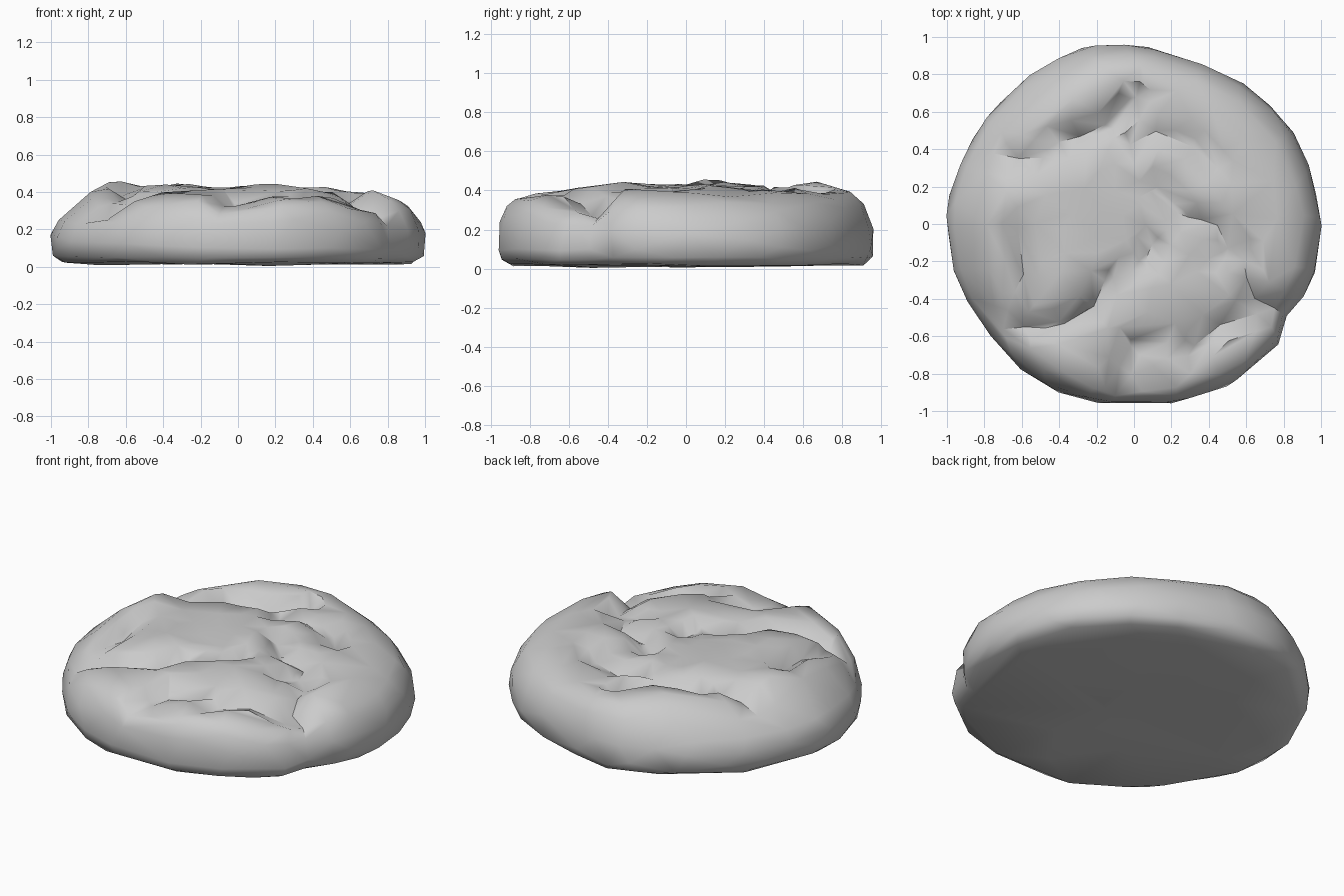
import bpy, bmesh, math
from mathutils import Vector, noise

if "Cube" in bpy.data.objects:
    bpy.data.objects.remove(bpy.data.objects["Cube"])

SEG = 90

# Outline: angle in degrees, radius, top height
RIM = [(0, 1.0, .385), (15, .985, .375), (30, .98, .37), (45, .955, .38),
       (60, .935, .39), (75, .925, .41), (90, .955, .42), (102, .98, .42),
       (118, .975, .42), (135, .96, .41), (145, .97, .41), (160, .975, .41),
       (174, 1.0, .42), (180, 1.0, .42), (197, .99, .41), (212, .965, .395),
       (225, .97, .39), (238, .985, .395), (257, .975, .39), (270, .955, .35),
       (285, .98, .385), (301, .995, .38), (321, 1.0, .345), (330, .94, .34),
       (334, .98, .39), (342, 1.0, .395), (360, 1.0, .385)]

# Side profile from underside to top: radius fraction, height fraction
SIDE = [(.15, .04), (.3, .04), (.45, .04), (.6, .04), (.75, .04), (.87, .045),
        (.94, .055), (.985, .13), (1, .25), (1, .40), (.99, .56), (.97, .70),
        (.94, .82), (.90, .91), (.85, .96)]
TOP = [.80, .75, .70, .65, .60, .55, .50, .45, .40, .35, .30, .25, .20, .15,
       .10, .05]

# Cracks across the top: depth, then path points
CRACKS = [
    (.08, [(-.84, .38), (-.66, .35), (-.48, .36)]),
    (.10, [(-.42, .43), (-.25, .48), (-.12, .52), (0, .68)]),
    (.07, [(-.63, -.02), (-.60, -.22), (-.62, -.42)]),
    (.11, [(-.72, -.56), (-.42, -.54), (-.22, -.46), (-.16, -.31)]),
    (.06, [(-.16, -.31), (.06, -.22), (.1, -.1)]),
    (.07, [(.4, -.18), (.60, -.16)]),
    (.08, [(.58, -.2), (.64, -.38), (.78, -.46)]),
    (.07, [(.12, .2), (.28, .04), (.45, 0), (.50, -.15)]),
    (.07, [(.28, -.72), (.44, -.54), (.66, -.48)]),
    (.07, [(-.1, -.9), (-.02, -.64), (.2, -.62)]),
    (.06, [(-.05, .4), (.12, .5), (.3, .45), (.45, .3)]),
]
# Raised and sunken patches: x, y, size, height
PATCHES = [(.1, -.78, .16, -.02), (-.4, -.2, .2, .02), (-.2, .2, .25, .02),
           (.5, .2, .22, .01), (.2, -.4, .22, .02), (.7, 0, .2, -.01),
           (-.65, .1, .2, .03), (.2, .65, .15, -.02), (.65, -.55, .12, -.03),
           (-.3, .7, .2, .02), (-.62, -.3, .15, .01)]


def rim(deg):
    for (a, r, h), (b, s, k) in zip(RIM, RIM[1:]):
        if a <= deg <= b:
            t = (deg - a) / (b - a)
            return r + (s - r) * t, h + (k - h) * t


def path_distance(p, path):
    best = 9
    for a, b in zip(path, path[1:]):
        a, b = Vector(a), Vector(b)
        d = b - a
        t = max(0, min(1, (p - a).dot(d) / d.length_squared))
        best = min(best, (p - a - d * t).length)
    return best


def relief(x, y):
    p = Vector((x, y))
    z = .022 * noise.noise(Vector((x * 5, y * 5, 3)))
    for px, py, size, h in PATCHES:
        z += h * math.exp(-((x - px) ** 2 + (y - py) ** 2) / size ** 2)
    return z - max(d * max(0, 1 - path_distance(p, c) / .09) for d, c in CRACKS)


# Rings of the cookie
bm = bmesh.new()
rings = []
for i, f in enumerate(SIDE + [(t, 1) for t in TOP]):
    ring = []
    for s in range(SEG):
        deg = 360 * s / SEG
        r, h = rim(deg)
        a = math.radians(deg)
        c = math.cos(a)
        # Left shoulder is rounder, front shoulder is squarer
        soft = -.12 * c if c < 0 else .02 * c
        soft -= .04 * max(0, -math.sin(a))
        r *= f[0] * (1 - soft * min(1, max(0, (f[1] - .45) / .45)) ** 1.2)
        x, y = r * c, r * math.sin(a)
        if i >= len(SIDE):
            mix = min(1, (.85 - f[0]) / .35)
            z = h + (.412 - h) * mix + relief(x, y)
        else:
            z = h * f[1] + relief(x, y) * max(0, f[1] - .6) / .4
            if f[1] < .1:
                z += .012 * noise.noise(Vector((x * 3, y * 3, 9)))
        ring.append(bm.verts.new((x, y, z)))
    rings.append(ring)
for a, b in zip(rings, rings[1:]):
    for s in range(SEG):
        n = (s + 1) % SEG
        bm.faces.new((a[s], a[n], b[n], b[s]))

# Close underside and top centre
for ring, z in ((rings[0], .015), (rings[-1], .412 + relief(0, 0))):
    c = bm.verts.new((0, 0, z))
    for s in range(SEG):
        bm.faces.new((ring[s], ring[(s + 1) % SEG], c))
bmesh.ops.recalc_face_normals(bm, faces=bm.faces)

mesh = bpy.data.meshes.new("cookie")
bm.to_mesh(mesh)
bm.free()
cookie = bpy.data.objects.new("cookie", mesh)
bpy.context.collection.objects.link(cookie)
bpy.context.view_layer.objects.active = cookie
cookie.select_set(True)

# Chunky low-poly facets with smooth shading
facets = cookie.modifiers.new("facets", 'DECIMATE')
facets.ratio = .12
bpy.ops.object.modifier_apply(modifier="facets")
bpy.ops.object.shade_smooth_by_angle(angle=math.radians(50))
